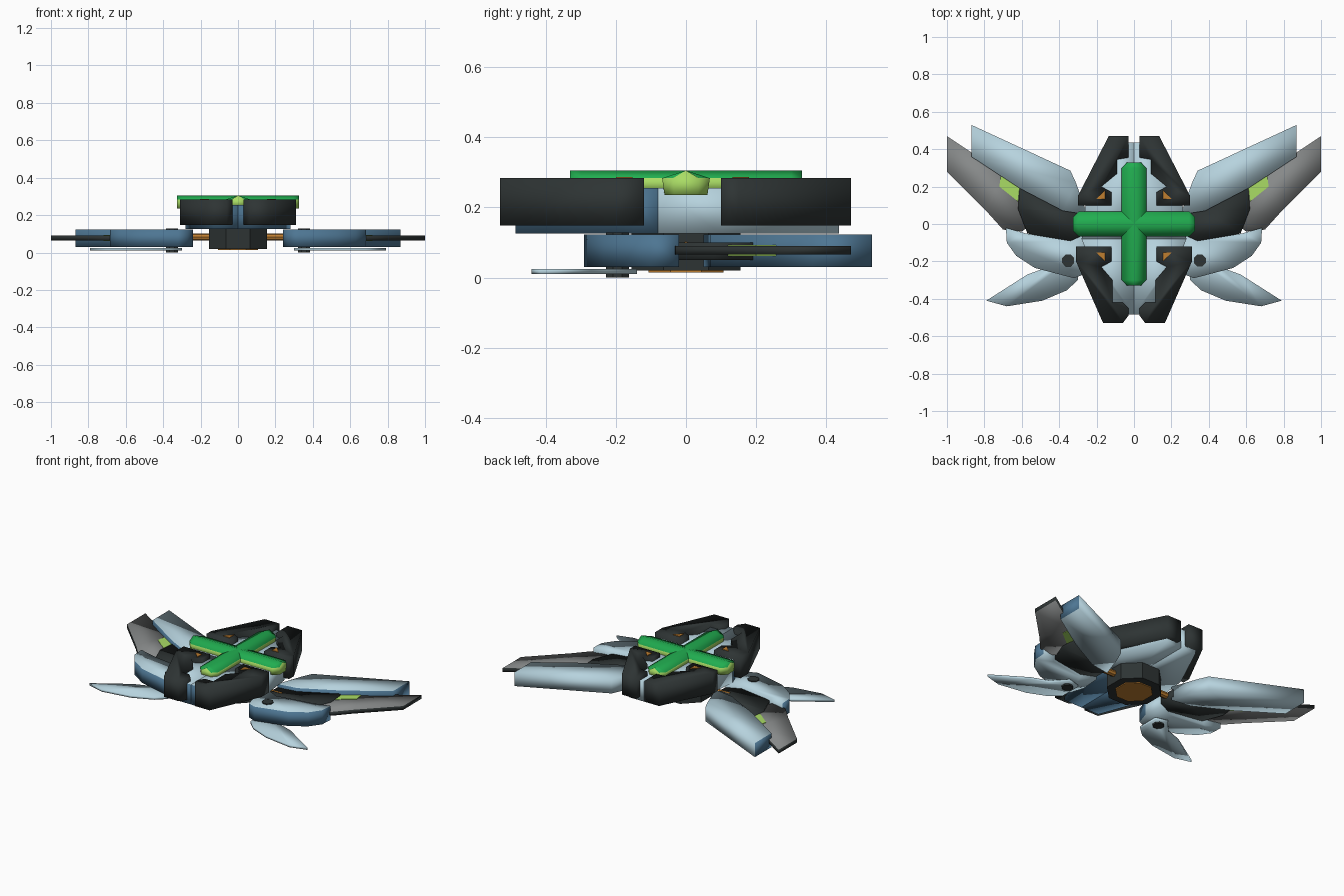
import bpy, bmesh, math
from mathutils import Matrix

cube = bpy.data.objects.get("Cube")
if cube:
    bpy.data.objects.remove(cube)


def material(name, rgb):
    m = bpy.data.materials.new(name)
    m.use_nodes = True
    colour = (*rgb, 1)
    m.diffuse_color = colour
    m.node_tree.nodes["Principled BSDF"].inputs["Base Color"].default_value = colour
    return m


PALE = material("pale blue", (.47, .65, .73))
BLUE = material("steel blue", (.075, .18, .29))
DARK = material("charcoal", (.027, .034, .034))
GREY = material("grey", (.24, .25, .25))
GREEN = material("green", (.015, .42, .08))
LIME = material("lime", (.40, .72, .13))
ORANGE = material("orange", (.52, .21, .03))


def finish(name, bm, mats, rule=None, mirror=False, smooth=True):
    """Turn a bmesh into an object, colouring faces by rule and mirroring in x."""
    bmesh.ops.recalc_face_normals(bm, faces=bm.faces)
    bm.normal_update()
    for f in bm.faces:
        f.smooth = smooth
        if rule:
            f.material_index = int(rule(f.normal))
    mesh = bpy.data.meshes.new(name)
    bm.to_mesh(mesh)
    bm.free()
    for m in mats:
        mesh.materials.append(m)
    ob = bpy.data.objects.new(name, mesh)
    bpy.context.collection.objects.link(ob)
    if mirror:
        mod = ob.modifiers.new("Mirror", 'MIRROR')
        mod.use_mirror_merge = False
    return ob


def prism(name, outline, z0, z1, mats, rule=None, smooth=True):
    """Extrude a plan outline between two heights and mirror it."""
    bm = bmesh.new()
    base = bm.faces.new([bm.verts.new((x, y, z0)) for x, y in outline])
    top = bmesh.ops.extrude_face_region(bm, geom=[base])["geom"]
    for v in top:
        if isinstance(v, bmesh.types.BMVert):
            v.co.z = z1
    return finish(name, bm, mats, rule, True, smooth)


def cylinder(name, radius, sides, centre, length, mat, turn, mirror=False):
    bm = bmesh.new()
    mtx = Matrix.Translation(centre) @ turn
    bmesh.ops.create_cone(bm, cap_ends=True, segments=sides, radius1=radius,
                          radius2=radius, depth=length, matrix=mtx)
    return finish(name, bm, [mat], None, mirror, False)


def roof_arm(name, half_length, w, bottom, along_x):
    """Ridged bar with tapered ends: green roof over lime sides."""
    bm = bmesh.new()
    rings = []
    end = half_length - .03
    for t, s in ((-half_length, .55), (-end, 1), (end, 1), (half_length, .55)):
        profile = ((0, .305), (w * s, .283), (.9 * w * s, bottom),
                   (-.9 * w * s, bottom), (-w * s, .283))
        rings.append([bm.verts.new((t, a, z) if along_x else (a, t, z)) for a, z in profile])
    for r, q in zip(rings, rings[1:]):
        for i in range(5):
            j = (i + 1) % 5
            bm.faces.new((r[i], r[j], q[j], q[i]))
    bm.faces.new(rings[0])
    bm.faces.new(rings[-1])
    return finish(name, bm, [LIME, GREEN], lambda n: n.z > .5)


def front_sides(n):
    return abs(n.z) < .5 and n.y < .05


# Central body: pale rear half, blue-sided front half
prism("body_rear", [(0, .435), (.11, .435), (.25, .14), (.26, .10), (.28, -.08), (0, -.08)],
      .125, .255, [PALE, BLUE], front_sides)
prism("body_front", [(0, -.08), (.28, -.08), (.25, -.16), (.13, -.485), (0, -.485)],
      .125, .255, [PALE, BLUE], lambda n: n.z < .5)

# Four dark armour shells
prism("front_shell", [(.31, -.12), (.12, -.12), (.12, -.20), (.175, -.23), (.115, -.30),
                      (.115, -.42), (.06, -.42), (.03, -.45), (.03, -.49), (.06, -.53),
                      (.165, -.53), (.31, -.20)], .148, .283, [DARK])
prism("rear_shell", [(.30, .10), (.12, .10), (.12, .17), (.175, .20), (.09, .27),
                     (.09, .345), (.03, .355), (.03, .47), (.135, .47), (.30, .15)],
      .148, .283, [DARK])

# Orange corner marks on the shells, square corner towards the cross
for label, y, step in (("rear", .133, .047), ("front", -.153, -.047)):
    prism(label + "_mark", [(.155, y), (.202, y), (.155, y + step)],
          .281, .287, [ORANGE], smooth=False)

# Ridged cross on top
roof_arm("cross_bar_wide", .325, .068, .235, True)
roof_arm("cross_bar_long", .33, .066, .245, False)

# Hub underneath with its lower cap and the wing rods
eighth = Matrix.Rotation(math.pi / 8, 4, 'Z')
cylinder("hub", .168, 8, (0, 0, .074), .108, DARK, eighth)
cylinder("hub_cap", .115, 8, (0, 0, .018), .008, ORANGE, eighth)
cylinder("wing_rod", .02, 8, (.21, 0, .083), .22, ORANGE,
         Matrix.Rotation(math.pi / 2, 4, 'Y'), True)

# Wings: rear blade, front mount, dark root and dark-edged grey tip between them
prism("rear_blade", [(.87, .53), (.34, .285), (.31, .22), (.25, .05), (.38, .07),
                     (.61, .19), (.87, .36)], .03, .122, [PALE, BLUE], front_sides)
prism("wing_mount", [(.685, -.02), (.68, -.10), (.63, -.17), (.53, -.235), (.32, -.29),
                     (.27, -.27), (.24, -.18), (.25, -.05), (.34, -.09), (.58, -.05)],
      .03, .122, [PALE, BLUE], front_sides)
prism("wing_root", [(.61, .20), (.38, .07), (.25, .06), (.25, -.06), (.34, -.10),
                    (.57, -.05), (.62, .08)], .05, .10, [DARK])
prism("wing_tip", [(1, .47), (.70, .27), (.58, .18), (.52, .02), (.60, -.04),
                   (.70, -.03), (.79, .07), (1, .28)], .065, .09, [GREY, DARK],
      lambda n: abs(n.z) < .5)
prism("wing_patch", [(.71, .27), (.61, .21), (.62, .12), (.72, .20)], .062, .093,
      [LIME], smooth=False)

# Thin front fins and their pivot bolts
prism("front_fin", [(.79, -.41), (.68, -.44), (.49, -.41), (.36, -.355), (.30, -.30),
                    (.30, -.16), (.38, -.14), (.46, -.23), (.57, -.27)],
      .01, .025, [PALE])
cylinder("pivot_bolt", .035, 8, (.352, -.195, .064), .128, DARK, eighth, True)
